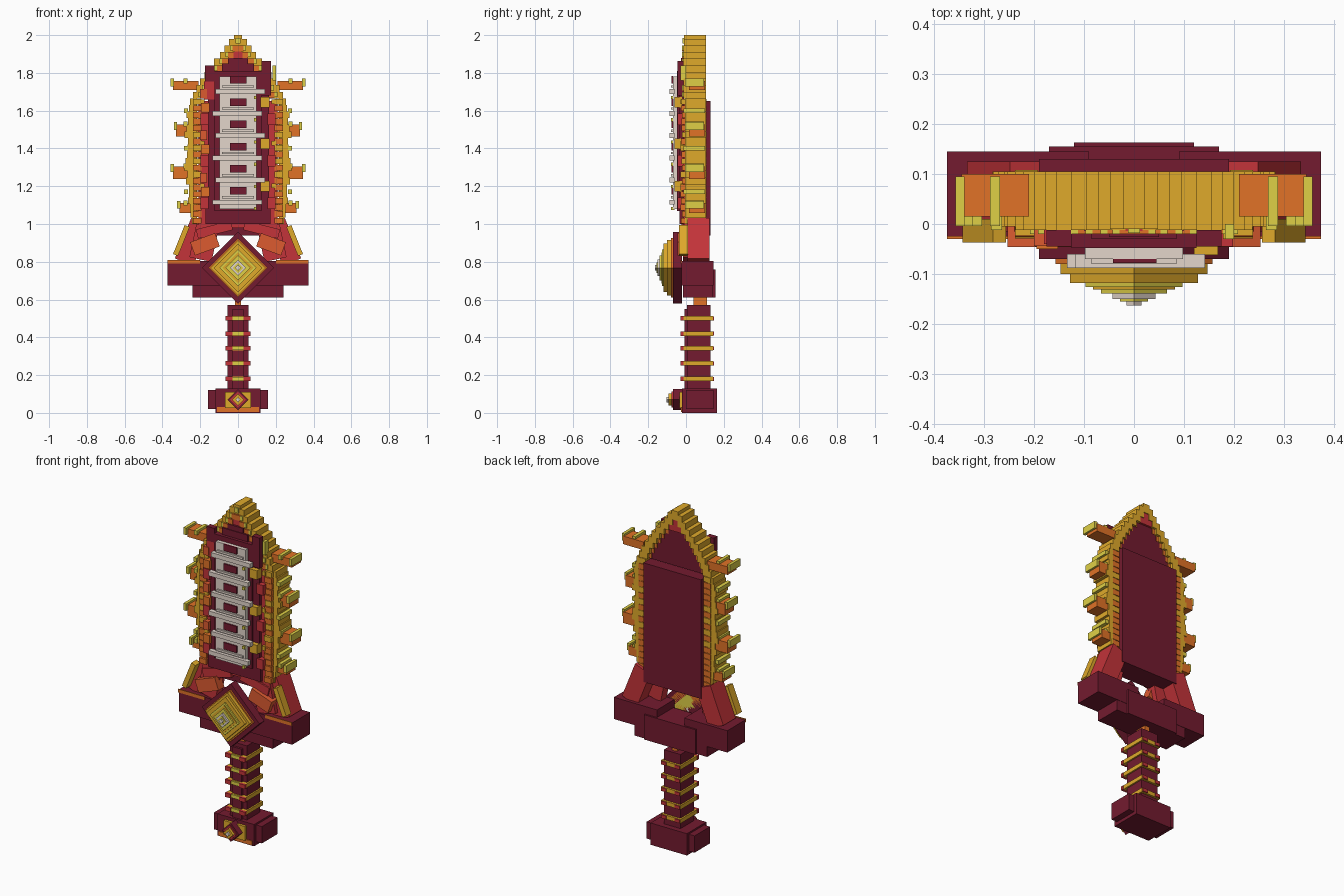
import bpy, bmesh, math, random
from mathutils import Matrix, Vector

random.seed(4)
cube = bpy.data.objects.get("Cube")
if cube:
    bpy.data.objects.remove(cube, do_unlink=True)

PALETTE = {
    "maroon": (0.172, 0.011, 0.029),
    "red": (0.550, 0.034, 0.041),
    "vermilion": (0.720, 0.105, 0.030),
    "orange": (0.750, 0.170, 0.020),
    "gold": (0.740, 0.400, 0.024),
    "yellow": (0.740, 0.630, 0.062),
    "ivory": (0.770, 0.670, 0.600),
}
NAMES = list(PALETTE)
MATERIALS = []
for name, rgb in PALETTE.items():
    mat = bpy.data.materials.new(name)
    mat.use_nodes = True
    mat.diffuse_color = (*rgb, 1)
    mat.node_tree.nodes["Principled BSDF"].inputs["Base Color"].default_value = (*rgb, 1)
    MATERIALS.append(mat)

parts = {}


def block(part, color, x, y, z, tilt=0.0):
    """Add a box spanning the given ranges, tilted in degrees about its own y axis."""
    bm = parts.setdefault(part, bmesh.new())
    spans = (x, y, z)
    centre = Vector([(a + b) / 2 for a, b in spans])
    size = Matrix.Diagonal([abs(b - a) for a, b in spans] + [1])
    turn = Matrix.Rotation(math.radians(tilt), 4, "Y")
    made = bmesh.ops.create_cube(bm, size=1, matrix=Matrix.Translation(centre) @ turn @ size)
    for face in {f for v in made["verts"] for f in v.link_faces}:
        face.material_index = NAMES.index(color)


def pair(part, color, x, y, z, tilt=0.0):
    """The same box on the left and the right."""
    block(part, color, x, y, z, tilt)
    block(part, color, (-x[1], -x[0]), y, z, -tilt)


def diamond(part, color, z, radius, y):
    h = radius / math.sqrt(2)
    block(part, color, (-h, h), y, (z - h, z + h), 45)


def half_width(z):
    """Outer half width of the blade at a height."""
    prof = [(1.0, .25), (1.15, .265), (1.35, .28), (1.55, .275), (1.65, .252), (1.73, .215),
            (1.83, .15), (1.9, .09), (1.96, .05), (2.0, .012)]
    for (z0, w0), (z1, w1) in zip(prof, prof[1:]):
        if z <= z1:
            return w0 + (w1 - w0) * (z - z0) / (z1 - z0)
    return prof[-1][1]


# Pommel
block("pommel", "maroon", (-.12, .12), (-.02, .163), (0, .13))
block("pommel", "maroon", (-.158, .158), (0, .145), (.02, .12))
block("pommel_plate", "orange", (-.11, .11), (-.026, -.02), (.006, .03))
block("pommel_plate", "gold", (-.07, .07), (-.035, -.02), (.025, .11))
for color, r, front in (("maroon", .056, -.07), ("red", .042, -.076),
                        ("gold", .032, -.092), ("ivory", .014, -.102)):
    diamond("pommel_gem", color, .07, r, (front, -.02))

# Grip with bands
block("grip", "maroon", (-.055, .055), (.005, .13), (.13, .572))
block("grip", "maroon", (-.03, .03), (-.008, .01), (.13, .55))
block("grip_neck", "orange", (-.016, .016), (.04, .11), (.57, .62))
for z in (.18, .262, .342, .42, .5):
    block("grip_bands", "gold", (-.064, .064), (-.015, .143), (z - .012, z + .012))
    pair("grip_bands", "red", (.028, .066), (-.03, -.013), (z - .012, z + .012))
    pair("grip_bands", "red", (.028, .06), (.14, .149), (z - .01, z + .01))
    block("grip_bands", "yellow", (-.028, .028), (-.024, .0), (z - .01, z + .01))

# Guard
block("guard", "maroon", (-.24, .24), (-.015, .143), (.612, .69))
block("guard", "maroon", (-.17, .17), (-.01, .155), (.612, .76))
pair("guard", "maroon", (.09, .374), (-.024, .145), (.675, .805))
pair("guard_trim", "orange", (.2, .374), (-.03, -.024), (.79, .81))

# Stepped diamond gem on the guard
for color, r, front in (("maroon", .19, -.07), ("orange", .157, -.08), ("gold", .147, -.1),
                        ("gold", .128, -.118), ("yellow", .097, -.126), ("gold", .082, -.131),
                        ("yellow", .066, -.139), ("ivory", .043, -.15), ("yellow", .028, -.155),
                        ("ivory", .015, -.163)):
    diamond("guard_gem", color, .768, r, (front, -.02))

# Slanted wings between guard and blade
pair("wing", "red", (.19, .295), (.008, .125), (.79, 1.02), -22)
pair("wing", "red", (.12, .24), (-.015, .04), (.81, .99), -12)
pair("wing", "red", (.03, .22), (-.024, .03), (.945, .995), 14)
pair("wing_bar", "gold", (.286, .314), (-.037, .01), (.83, .995), -22)
pair("wing_plate", "vermilion", (.105, .245), (-.046, .01), (.855, .93), 20)

# Blade slab and core
block("blade_back", "maroon", (-.19, .19), (-.005, .13), (.94, 1.65))
block("blade_core", "red", (-.21, .21), (-.014, .04), (.98, 1.65))

# Stacked blade edge, arch fill and tip
step = .035
z = 1.0
while z < 1.999:
    top = min(z + step, 2.0)
    w = half_width((z + top) / 2)
    inner = max(w - .055, 0)
    if z < 1.64:
        w += random.uniform(-.014, .008)
        pair("blade_edge", "gold", (.218, w), (-.005, .105), (z, top))
        pair("edge_lining", random.choice(("orange", "orange", "gold")), (.192, .238),
             (-.02 - random.uniform(0, .01), .108), (z + .002, top - .002))
    elif inner > 0:
        pair("blade_edge", "gold", (inner, w), (-.012, .105), (z, top))
        pair("edge_lining", "orange", (max(inner - .018, 0), inner + .012), (-.02, .09),
             (z + .004, top))
        pair("edge_studs", "yellow", (inner + .012, inner + .026), (-.02, -.01), (z + .008, top))
        block("blade_arch", "red" if z > 1.84 else "maroon",
              (-inner, inner), (-.014, .1 if z > 1.84 else .088), (z, top))
    else:
        block("blade_edge", "gold", (-w, w), (-.01, .105), (z, top))
    z = top
block("blade_tip", "yellow", (-.012, .012), (-.018, .095), (1.955, 1.985))

# Spikes along both edges
for zc, h, tip in ((1.733, .024, .345), (1.495, .033, .328), (1.272, .033, .345), (1.085, .026, .31)):
    pair("edge_spikes", "orange", (.21, tip), (.015, .1), (zc - h, zc + h))
    pair("spike_tips", "yellow", (tip - .006, tip + .012), (-.004, .095), (zc + h - .03, zc + h + .012))
    pair("spike_tips", "yellow", (.268, .288), (-.004, .095), (zc + h - .012, zc + h + .014))
for zc in (1.17, 1.4, 1.6):
    pair("spike_tips", "yellow", (.264, .286), (-.012, .1), (zc - .012, zc + .012))

# Raised front panel, narrower in the middle so the red core shows beside it
block("front_panel", "maroon", (-.172, .172), (-.035, -.01), (1.0, 1.13))
block("front_panel", "maroon", (-.158, .165), (-.035, -.01), (1.13, 1.7))
block("front_panel", "maroon", (-.125, .125), (-.048, -.01), (1.07, 1.81))
block("front_panel", "maroon", (-.085, .085), (-.03, -.01), (1.8, 1.85))
block("front_panel", "maroon", (-.05, .05), (-.026, -.01), (1.85, 1.88))
block("panel_horns", "maroon", (-.175, -.125), (-.045, -.012), (1.755, 1.84))
block("panel_horns", "red", (-.18, -.125), (-.04, -.012), (1.66, 1.755))
block("panel_horns", "maroon", (.125, .175), (-.045, -.012), (1.68, 1.862))
block("panel_horns", "yellow", (.182, .2), (-.03, .0), (1.76, 1.84))

# Ivory ladder on the panel, with dark windows between the rungs
block("ladder", "ivory", (-.098, .098), (-.07, -.04), (1.08, 1.78))
for i in range(6):
    zc = 1.115 + i * .1175
    shift = .012 if i % 2 else -.004
    block("ladder_rungs", "ivory", (-.13 + shift, .13 + shift), (-.088, -.06), (zc - .013, zc + .013))
    block("ladder_rungs", "ivory", (-.085, .085), (-.08, -.06), (zc + .02, zc + .032))
    block("ladder_windows", "maroon", (-.042, .045), (-.078, -.07), (zc + .04, zc + .08))
    block("ladder_studs", "yellow", (.084, .098), (-.08, -.06), (zc - .042, zc - .025))

# Small studs beside the ladder
for zc in (1.2, 1.425, 1.645):
    block("side_studs", "gold", (.12, .168), (-.062, -.02), (zc - .027, zc + .027))
    block("side_studs", "orange", (-.195, -.152), (-.05, -.01), (zc - .055, zc - .005))
    block("side_studs", "vermilion", (-.2, -.165), (-.044, -.01), (zc + .02, zc + .07))
    pair("side_studs", "red", (.155, .198), (-.045, -.01), (zc - .12, zc - .06))
    pair("side_studs", "gold", (.178, .2), (-.03, -.01), (zc - .01, zc + .015))

# Turn the collected blocks into objects
for part, bm in parts.items():
    mesh = bpy.data.meshes.new(part)
    used = sorted({f.material_index for f in bm.faces})
    for index in used:
        mesh.materials.append(MATERIALS[index])
    for face in bm.faces:
        face.material_index = used.index(face.material_index)
    bm.to_mesh(mesh)
    bm.free()
    bpy.context.scene.collection.objects.link(bpy.data.objects.new(part, mesh))
